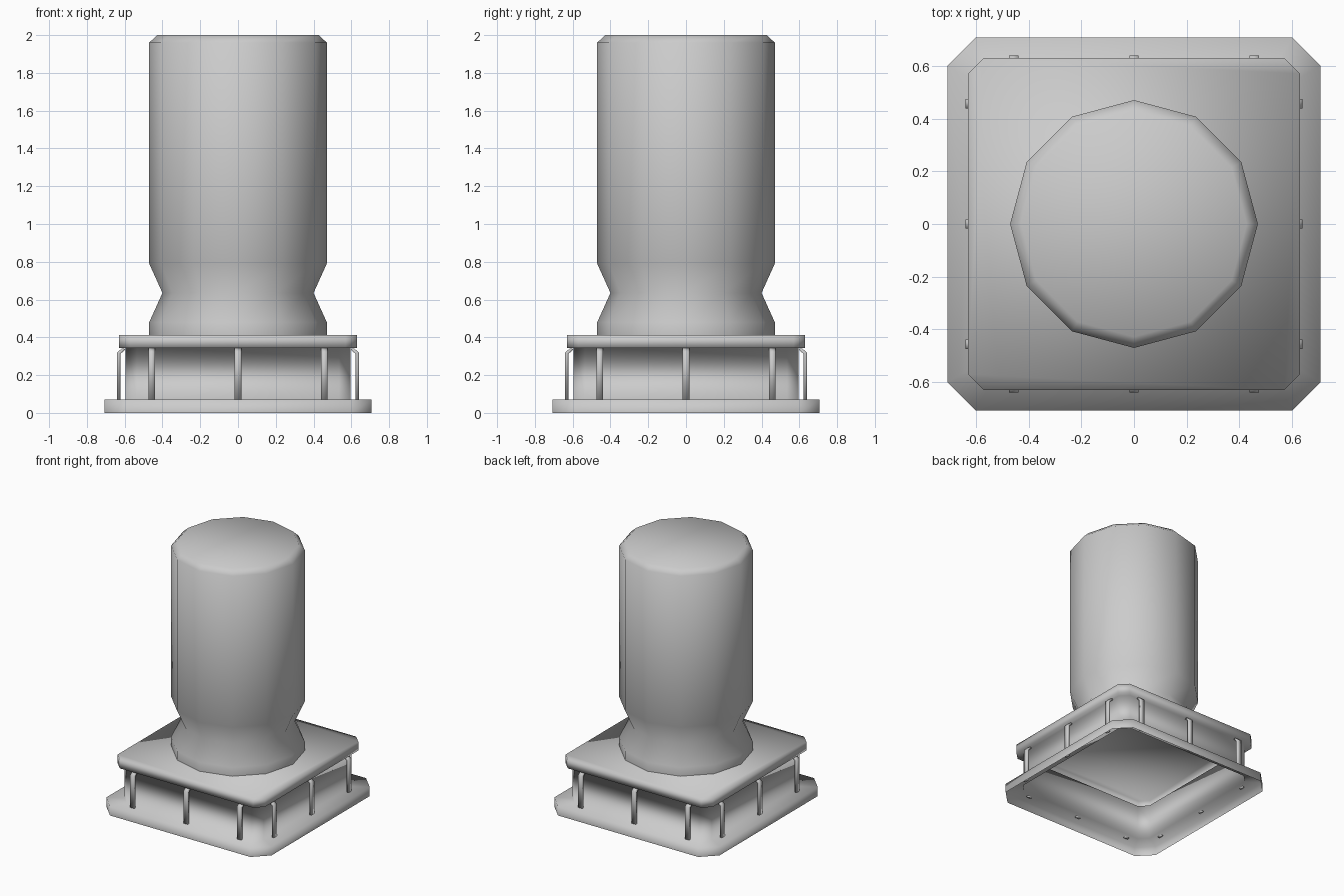
import bpy, bmesh, math
from mathutils import Matrix

if "Cube" in bpy.data.objects:
    bpy.data.objects.remove(bpy.data.objects["Cube"])


def finish(name, bm):
    bmesh.ops.recalc_face_normals(bm, faces=bm.faces)
    mesh = bpy.data.meshes.new(name)
    bm.to_mesh(mesh)
    bm.free()
    for p in mesh.polygons:
        p.use_smooth = True
    ob = bpy.data.objects.new(name, mesh)
    bpy.context.collection.objects.link(ob)
    return ob


def loft(name, rings, cap_start=False, cap_end=True):
    """Skin a stack of rings that all have the same point count."""
    bm = bmesh.new()
    loops = [[bm.verts.new(p) for p in ring] for ring in rings]
    n = len(loops[0])
    for a, b in zip(loops, loops[1:]):
        for i in range(n):
            j = (i + 1) % n
            bm.faces.new((a[i], a[j], b[j], b[i]))
    if cap_start:
        bm.faces.new(loops[0][::-1])
    if cap_end:
        bm.faces.new(loops[-1])
    return finish(name, bm)


def cut_square(half, cut, z):
    a, b = half, half - cut
    return [(x, y, z) for x, y in ((a, -b), (a, b), (b, a), (-b, a),
                                   (-a, b), (-a, -b), (-b, -a), (b, -a))]


def circle(r, z, n=12):
    return [(r * math.cos(math.tau * i / n), r * math.sin(math.tau * i / n), z)
            for i in range(n)]


# Pedestal: one hollow shell, open underneath
loft("pedestal", [cut_square(*s) for s in (
    (0.707, 0.107, 0.0), (0.707, 0.107, 0.07),
    (0.595, 0.06, 0.07), (0.595, 0.06, 0.343),
    (0.63, 0.06, 0.343), (0.63, 0.06, 0.412))])

# Twelve-sided tower with a pinched waist and chamfered top
loft("tower", [circle(*s) for s in (
    (0.47, 0.412), (0.47, 0.48), (0.40, 0.635), (0.47, 0.79),
    (0.47, 1.96), (0.428, 2.0))])

# Bent struts: three per side, running from the base ledge to the upper plate
outer = [(0.64, 0.062), (0.64, 0.32), (0.607, 0.348)]
inner = [(0.623, 0.062), (0.623, 0.312), (0.597, 0.335)]
half_width = 0.018
for side in range(4):
    turn = Matrix.Rotation(side * math.pi / 2, 4, 'Z')
    for k in (-1, 0, 1):
        x = k * 0.457
        rings = [[(x - half_width, -o[0], o[1]), (x + half_width, -o[0], o[1]),
                  (x + half_width, -i[0], i[1]), (x - half_width, -i[0], i[1])]
                 for o, i in zip(outer, inner)]
        strut = loft(f"strut_{side}_{k + 1}", rings, cap_start=True)
        strut.data.transform(turn)
